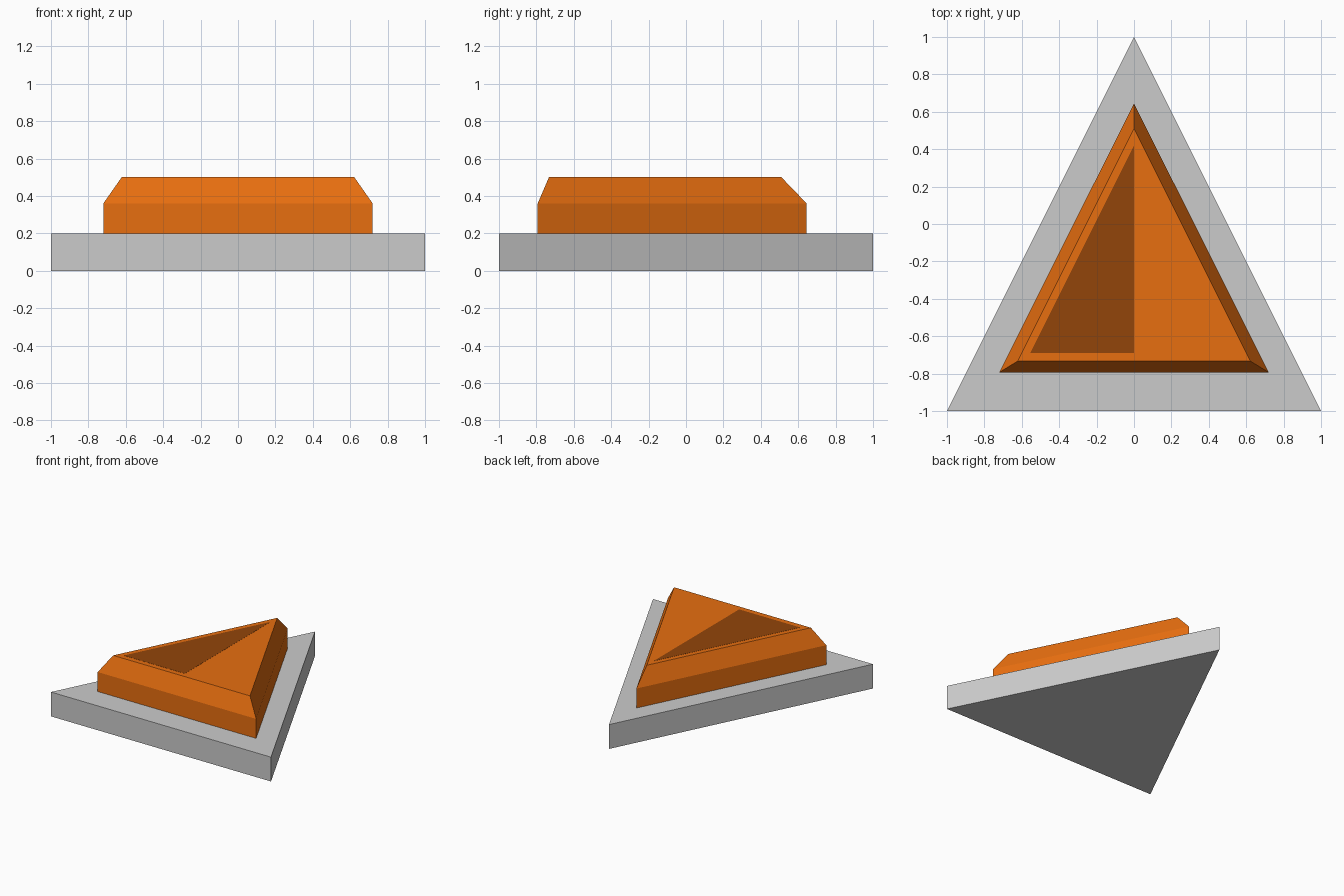
import bpy, bmesh

if "Cube" in bpy.data.objects:
    bpy.data.objects.remove(bpy.data.objects["Cube"])


def material(name, rgb):
    m = bpy.data.materials.new(name)
    m.diffuse_color = (*rgb, 1)
    m.use_nodes = True
    m.node_tree.nodes["Principled BSDF"].inputs["Base Color"].default_value = m.diffuse_color
    return m


def loft(name, rings, mat=None):
    """Closed solid from stacked triangular rings of (points, z)."""
    bm = bmesh.new()
    layers = [[bm.verts.new((x, y, z)) for x, y in pts] for pts, z in rings]
    bm.faces.new(layers[0][::-1])
    bm.faces.new(layers[-1])
    for lo, hi in zip(layers, layers[1:]):
        for i in range(3):
            j = (i + 1) % 3
            bm.faces.new((lo[i], lo[j], hi[j], hi[i]))
    bmesh.ops.recalc_face_normals(bm, faces=bm.faces)
    me = bpy.data.meshes.new(name)
    bm.to_mesh(me)
    bm.free()
    ob = bpy.data.objects.new(name, me)
    bpy.context.collection.objects.link(ob)
    if mat:
        me.materials.append(mat)
    return ob


def tri(half, front, back):
    return [(-half, front), (half, front), (0, back)]


orange = material("orange", (0.8, 0.156, 0.005))
dark_orange = material("dark_orange", (0.29, 0.06, 0.003))

# Triangular base slab
loft("base_plate", [(tri(1, -1, 1), 0), (tri(1, -1, 1), 0.2)])

# Raised button: straight sides, then a chamfer to the flat top
body = tri(0.72, -0.793, 0.645)
loft("button", [(body, 0.2), (body, 0.36), (tri(0.622, -0.733, 0.51), 0.5)], orange)

# Dark flush panel on the left half of the top
panel = [(-0.555, -0.69), (0, -0.69), (0, 0.42)]
loft("top_panel", [(panel, 0.49), (panel, 0.501)], dark_orange)
